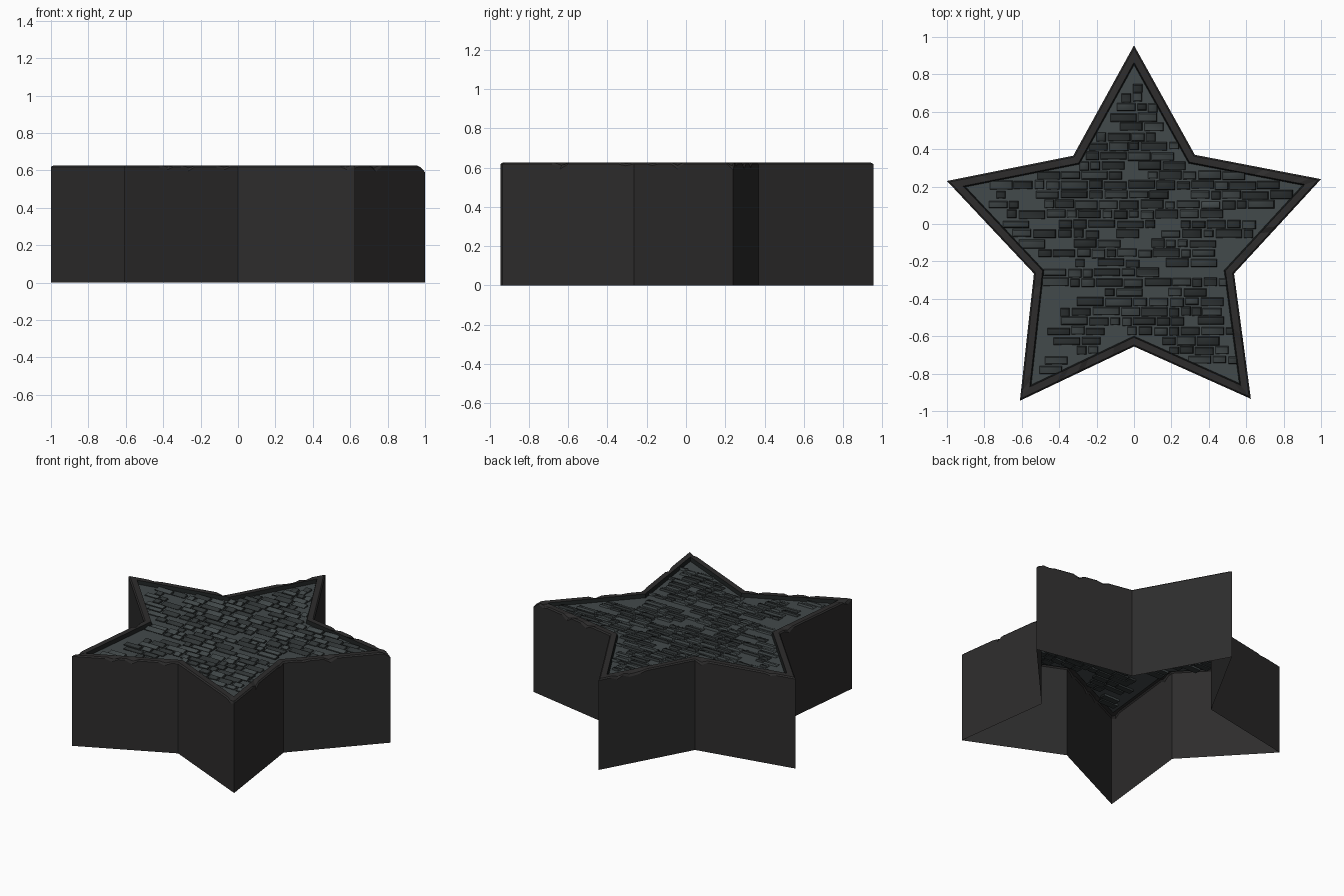
import bpy, bmesh, math, random
from mathutils import Vector
from mathutils.geometry import intersect_line_line_2d

if "Cube" in bpy.data.objects:
    bpy.data.objects.remove(bpy.data.objects["Cube"])

random.seed(7)

# Star outline, anticlockwise from the back tip
STAR = [Vector(p) for p in [
    (0, 0.955), (-0.325, 0.365), (-1.0, 0.23), (-0.535, -0.265), (-0.61, -0.945),
    (0, -0.655), (0.625, -0.935), (0.535, -0.265), (1.0, 0.24), (0.325, 0.37)]]
RIM_Z, FLOOR_Z = 0.627, 0.603


def material(name, rgb):
    m = bpy.data.materials.new(name)
    m.diffuse_color = (*rgb, 1)
    m.use_nodes = True
    m.node_tree.nodes["Principled BSDF"].inputs["Base Color"].default_value = m.diffuse_color
    return m


charcoal = material("charcoal", (0.0265, 0.0255, 0.0255))
slate = material("slate", (0.055, 0.067, 0.069))
dark_slate = material("dark slate", (0.030, 0.036, 0.037))
black_joint = material("dark joint", (0.010, 0.012, 0.012))


def offset(poly, d):
    """Mitred inset of a closed anticlockwise outline."""
    out = []
    for i, p in enumerate(poly):
        a, b = poly[i - 1], poly[(i + 1) % len(poly)]
        d1, d2 = (p - a).normalized(), (b - p).normalized()
        n1, n2 = Vector((-d1.y, d1.x)), Vector((-d2.y, d2.x))
        out.append(p + (n1 + n2) * d / (1 + n1.dot(n2)))
    return out


def sample(poly, n):
    return [p.lerp(poly[(i + 1) % len(poly)], k / n)
            for i, p in enumerate(poly) for k in range(n)]


def inside(p, poly):
    hit = False
    for i, a in enumerate(poly):
        b = poly[i - 1]
        if (a.y > p.y) != (b.y > p.y) and p.x < (b.x - a.x) * (p.y - a.y) / (b.y - a.y) + a.x:
            hit = not hit
    return hit


def finish(bm, name, mats, angle=None):
    me = bpy.data.meshes.new(name)
    bm.to_mesh(me)
    bm.free()
    ob = bpy.data.objects.new(name, me)
    bpy.context.collection.objects.link(ob)
    for m in mats:
        me.materials.append(m)
    if angle:
        bpy.context.view_layer.objects.active = ob
        ob.select_set(True)
        bpy.ops.object.shade_smooth_by_angle(angle=math.radians(angle))
        ob.select_set(False)
    return ob


# Wall: thin open-bottomed shell with a chipped rim turned inwards
N = 16
chips = [random.uniform(0.008, 0.028) if random.random() < 0.09 else 0 for _ in range(N * 10)]
chips[8 * N] = 0.03
bm = bmesh.new()
rings = []
for inset, z, chip in [(0, 0, 0), (0, RIM_Z - 0.008, 1), (0.008, RIM_Z, 0.6),
                       (0.044, RIM_Z, 0), (0.052, FLOOR_Z - 0.004, 0)]:
    rings.append([bm.verts.new((p.x, p.y, z - c * chip))
                  for p, c in zip(sample(offset(STAR, inset), N), chips)])
for lo, hi in zip(rings, rings[1:]):
    for i in range(len(lo)):
        j = (i + 1) % len(lo)
        f = bm.faces.new((lo[i], lo[j], hi[j], hi[i]))
        f.material_index = 1 if hi is rings[-1] else 0
finish(bm, "star_wall", [charcoal, black_joint])

# Floor: mortar sheet filling the rim
FLOOR = offset(STAR, 0.05)
bm = bmesh.new()
bm.faces.new([bm.verts.new((p.x, p.y, FLOOR_Z)) for p in FLOOR])
finish(bm, "mortar_floor", [slate])


def add_brick(bm, x, y, w, h, shade):
    """Worn brick: tilted top, sloped sides, dark front joint."""
    top = FLOOR_Z + random.uniform(0.006, 0.011)
    tilt = random.uniform(0.002, 0.007)
    rows = []
    for s, z, t in [(0, FLOOR_Z - 0.014, 0), (0, FLOOR_Z + 0.001, 0), (0.006, top, tilt)]:
        rows.append([bm.verts.new((x + sx * (w / 2 - s), y + sy * (h / 2 - s), z + sy * t))
                     for sx, sy in ((-1, -1), (1, -1), (1, 1), (-1, 1))])
    for lo, hi in zip(rows, rows[1:]):
        for i in range(4):
            j = (i + 1) % 4
            f = bm.faces.new((lo[i], lo[j], hi[j], hi[i]))
            f.material_index = 2 if i in (0, 1) else shade
    bm.faces.new(rows[0][::-1]).material_index = 1
    bm.faces.new(rows[-1]).material_index = shade


# Bricks: uneven courses, some worn away
bm = bmesh.new()
pitch = 0.052
for r in range(-18, 19):
    y = r * pitch
    x = -1.0 + random.uniform(0, 0.06)
    while x < 1:
        w = random.choice((0.05, 0.07, 0.1, 0.12, 0.14))
        h = pitch * random.uniform(0.72, 0.95)
        c = Vector((x + w / 2, y + random.uniform(-0.004, 0.004)))
        corners = [c + Vector((sx * w / 2, sy * h / 2)) for sx in (-1, 1) for sy in (-1, 1)]
        if random.random() < 0.85 and inside(c, FLOOR) and all(inside(q, offset(STAR, 0.03)) for q in corners):
            add_brick(bm, c.x, c.y, w, h, 1 if random.random() < 0.55 else 0)
        x += w + random.uniform(0.006, 0.014)
finish(bm, "floor_bricks", [slate, dark_slate, black_joint], 60)
